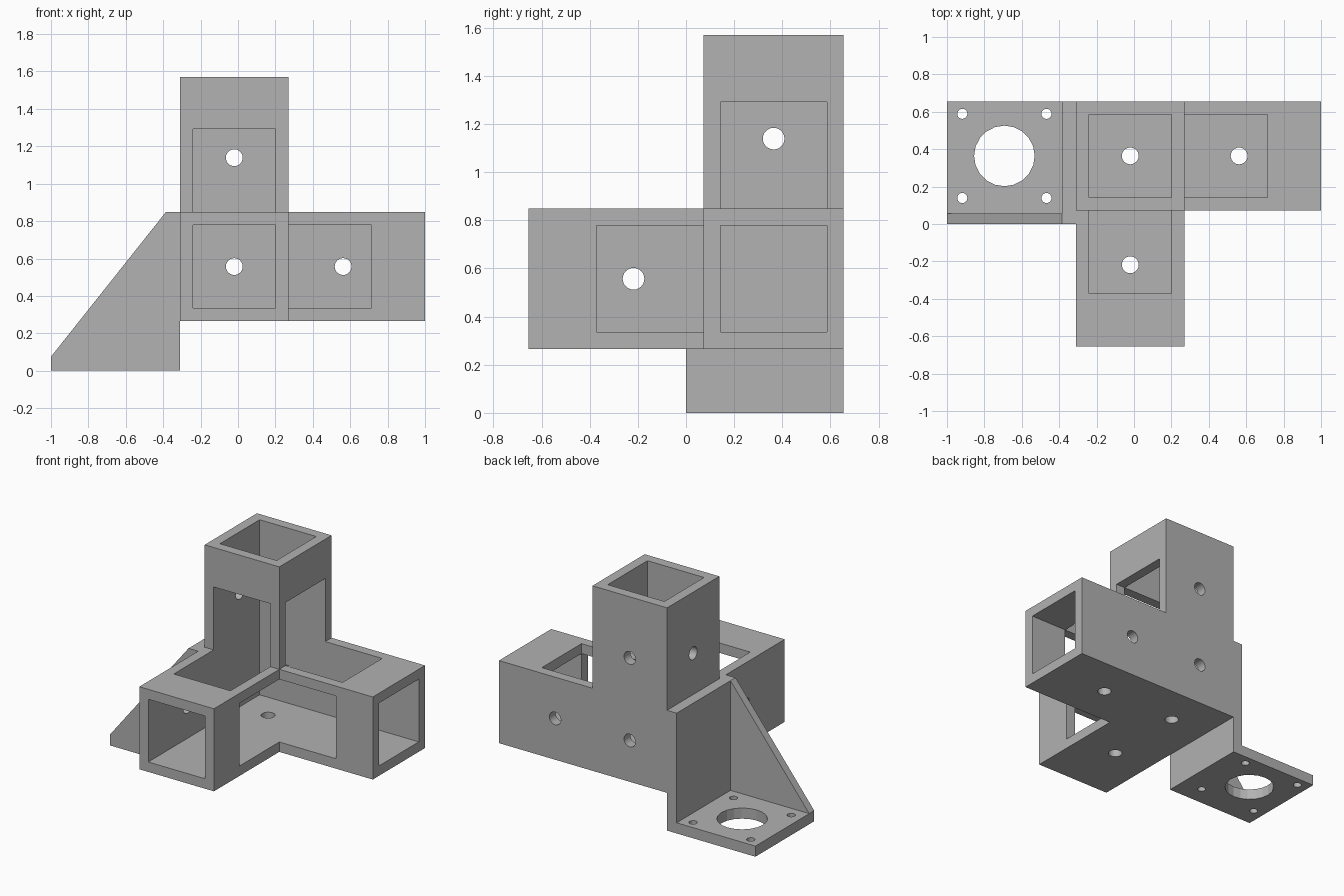
import bpy
import bmesh
from mathutils import Matrix, Vector

default = bpy.data.objects.get("Cube")
if default:
    bpy.data.objects.remove(default, do_unlink=True)

grey = bpy.data.materials.new("plain_grey")
grey.use_nodes = True
COLOR = (0.445, 0.445, 0.445, 1)
grey.diffuse_color = COLOR
grey.node_tree.nodes["Principled BSDF"].inputs["Base Color"].default_value = COLOR

C = Vector((-0.02, 0.364, 0.557))   # centre of the corner block
H, INNER = 0.291, 0.221             # half widths of tube and bore
ENDS = Vector((1.0, -0.655, 1.57))  # open end of each arm
WINDOW = 0.735                      # window reach from the corner centre
ARM_HOLE = 0.582                    # screw hole distance along an arm
FLOOR, LEFT, RIGHT = 0.075, -1.0, C.x - H
BACK = C.y + H


def to_object(name, bm):
    bmesh.ops.recalc_face_normals(bm, faces=bm.faces)
    mesh = bpy.data.meshes.new(name)
    bm.to_mesh(mesh)
    bm.free()
    mesh.materials.append(grey)
    obj = bpy.data.objects.new(name, mesh)
    bpy.context.collection.objects.link(obj)
    return obj


def box(name, lo, hi):
    lo, hi = Vector(lo), Vector(hi)
    bm = bmesh.new()
    scale = Matrix.Diagonal((*(hi - lo), 1))
    bmesh.ops.create_cube(bm, size=1, matrix=Matrix.Translation((lo + hi) / 2) @ scale)
    return to_object(name, bm)


def drill(name, center, axis, radius, sides=24):
    bm = bmesh.new()
    direction = Vector([float(i == axis) for i in range(3)])
    turn = direction.to_track_quat("Z", "Y").to_matrix().to_4x4()
    bmesh.ops.create_cone(bm, cap_ends=True, segments=sides, radius1=radius, radius2=radius,
                          depth=0.2, matrix=Matrix.Translation(center) @ turn)
    return to_object(name, bm)


def combine(target, tool, operation):
    mod = target.modifiers.new(operation.lower(), "BOOLEAN")
    mod.operation, mod.solver, mod.object = operation, "EXACT", tool
    bpy.context.view_layer.objects.active = target
    bpy.ops.object.modifier_apply(modifier=mod.name)
    bpy.data.objects.remove(tool, do_unlink=True)


def span(half, reach):
    """Box limits around the corner centre, stretched along the arms in reach."""
    lo, hi = C - Vector((half,) * 3), C + Vector((half,) * 3)
    for axis, end in reach.items():
        (lo if axis == 1 else hi)[axis] = end
    return lo, hi


# Three square arms meeting at a corner
corner = box("corner_joint", *span(H, {0: ENDS.x}))
for axis in (1, 2):
    combine(corner, box("arm", *span(H, {axis: ENDS[axis]})), "UNION")

# Bores, open at the arm ends
for axis in range(3):
    past_end = ENDS[axis] + (-0.1 if axis == 1 else 0.1)
    combine(corner, box("bore", *span(INNER, {axis: past_end})), "DIFFERENCE")

# Windows that wrap around each inside corner between two arms
reach = {a: C[a] + (-WINDOW if a == 1 else WINDOW) for a in range(3)}
for a, b in ((0, 1), (0, 2), (1, 2)):
    combine(corner, box("window", *span(INNER, {a: reach[a], b: reach[b]})), "DIFFERENCE")

# Screw holes through the outer walls: (wall direction, arm or core)
WALL = (H + INNER) / 2
for wall in range(3):
    for arm in (None, 0, 1, 2):
        if arm == wall or (arm is None and wall == 0):
            continue
        p = C.copy()
        p[wall] += WALL if wall == 1 else -WALL
        if arm is not None:
            p[arm] += -ARM_HOLE if arm == 1 else ARM_HOLE
        combine(corner, drill("screw", p, wall, 0.045), "DIFFERENCE")

# Motor mount: base plate, upright plate and sloped gusset
mount = box("motor_mount", (LEFT, 0, 0), (RIGHT, BACK, FLOOR))
combine(mount, box("upright", (RIGHT - 0.075, 0, 0), (RIGHT, BACK, C.z + H)), "UNION")
bm = bmesh.new()
outline = [(LEFT, 0), (RIGHT, 0), (RIGHT, C.z + H), (RIGHT - 0.075, C.z + H), (LEFT, FLOOR)]
side = bm.faces.new([bm.verts.new((x, 0, z)) for x, z in outline])
extruded = bmesh.ops.extrude_face_region(bm, geom=[side])["geom"]
bmesh.ops.translate(bm, vec=(0, 0.056, 0),
                    verts=[v for v in extruded if isinstance(v, bmesh.types.BMVert)])
combine(mount, to_object("gusset", bm), "UNION")

# Shaft opening and four mounting holes
shaft = Vector((-0.693, C.y, FLOOR / 2))
combine(mount, drill("shaft", shaft, 2, 0.162, 20), "DIFFERENCE")
for sx in (-1, 1):
    for sy in (-1, 1):
        p = shaft + Vector((sx, sy, 0)) * 0.225
        combine(mount, drill("bolt", p, 2, 0.027, 20), "DIFFERENCE")
